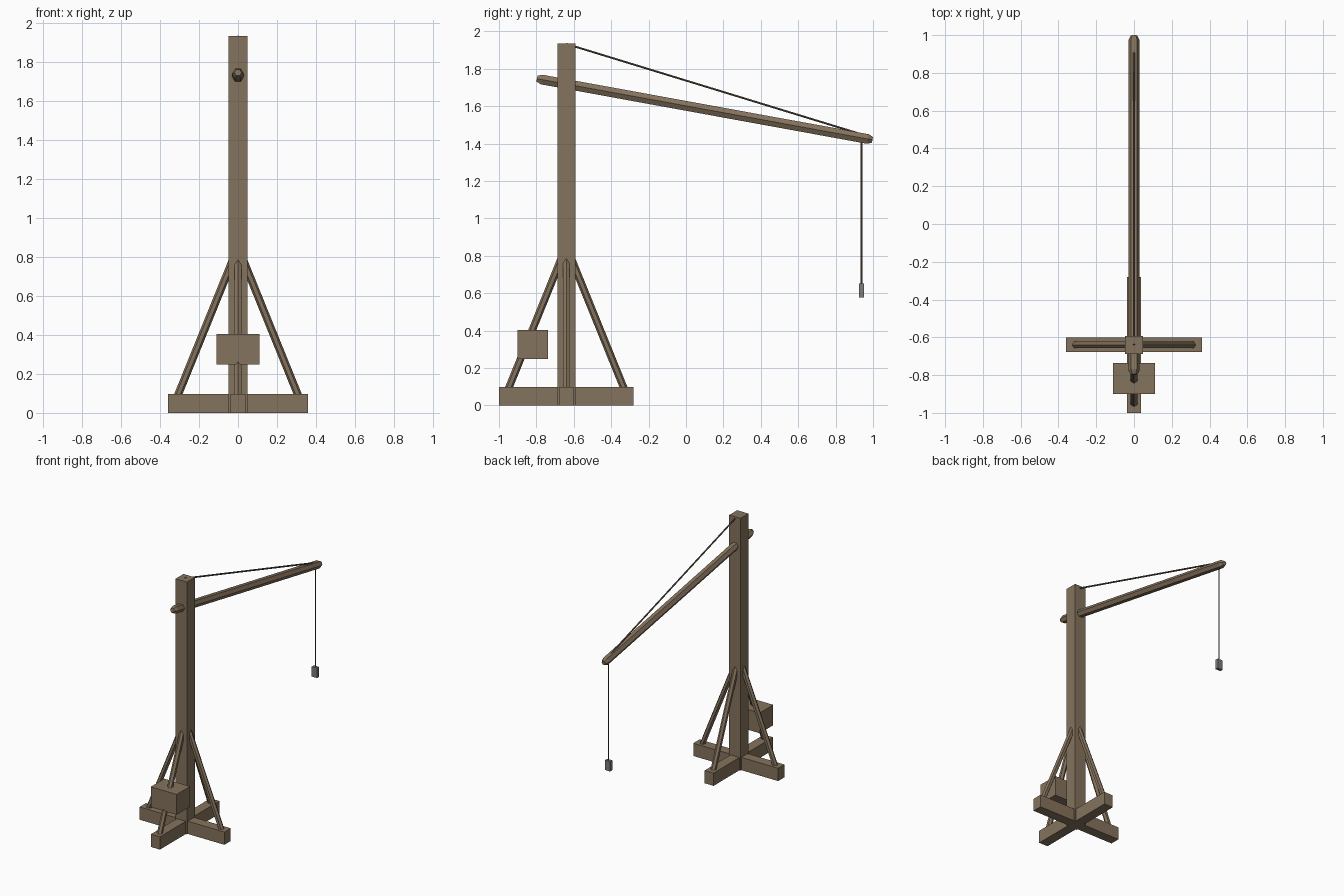
import bpy
import bmesh
from math import radians
from mathutils import Vector, Matrix

cube = bpy.data.objects.get("Cube")
if cube:
    bpy.data.objects.remove(cube, do_unlink=True)


def material(name, color):
    mat = bpy.data.materials.new(name)
    mat.use_nodes = True
    mat.diffuse_color = (*color, 1)
    mat.node_tree.nodes["Principled BSDF"].inputs["Base Color"].default_value = (*color, 1)
    return mat


WOOD = material("weathered_wood", (0.235, 0.172, 0.109))
ROPE = material("dark_rope", (0.15, 0.108, 0.07))
IRON = material("grey_iron", (0.2, 0.2, 0.2))


def finish(name, bm, mat):
    bmesh.ops.recalc_face_normals(bm, faces=bm.faces)
    mesh = bpy.data.meshes.new(name)
    bm.to_mesh(mesh)
    bm.free()
    mesh.materials.append(mat)
    obj = bpy.data.objects.new(name, mesh)
    bpy.context.collection.objects.link(obj)
    return obj


def box(name, low, high, mat):
    low, high = Vector(low), Vector(high)
    bm = bmesh.new()
    bmesh.ops.create_cube(bm, size=1)
    bmesh.ops.scale(bm, vec=high - low, verts=bm.verts)
    bmesh.ops.translate(bm, vec=(low + high) / 2, verts=bm.verts)
    return finish(name, bm, mat)


def pole(name, start, end, radius, mat, sides=6, roll=0, chamfer=0):
    """Faceted pole between two points, with optional tapered ends."""
    start, end = Vector(start), Vector(end)
    axis = (end - start).normalized()
    side = axis.cross(Vector((0, 0, 1)))
    side = side.normalized() if side.length > 0.001 else Vector((1, 0, 0))
    rings = [(start, radius), (end, radius)]
    if chamfer:
        rings = [(start, radius * 0.6), (start + axis * chamfer, radius),
                 (end - axis * chamfer, radius), (end, radius * 0.6)]
    bm = bmesh.new()
    loops = []
    for centre, r in rings:
        loops.append([bm.verts.new(centre + Matrix.Rotation(
            radians(roll + 360 * i / sides), 3, axis) @ side * r) for i in range(sides)])
    for a, b in zip(loops, loops[1:]):
        for i in range(sides):
            j = (i + 1) % sides
            bm.faces.new((a[i], a[j], b[j], b[i]))
    bm.faces.new(loops[0])
    bm.faces.new(loops[-1])
    return finish(name, bm, mat)


POST_Y = -0.64

# Mast and crossed base
box("mast", (-0.048, POST_Y - 0.048, 0), (0.048, POST_Y + 0.048, 1.935), WOOD)
box("base_beam_long", (-0.038, -1, 0), (0.038, -0.28, 0.098), WOOD)
box("base_beam_cross", (-0.36, POST_Y - 0.038, 0), (0.36, POST_Y + 0.038, 0.098), WOOD)

# Four diagonal braces around the mast
for name, dx, dy in (("left", 1, 0), ("right", -1, 0), ("front", 0, -1), ("back", 0, 1)):
    pole(name + "_brace",
         (dx * 0.313, POST_Y + dy * 0.313, 0.08),
         (dx * 0.025, POST_Y + dy * 0.025, 0.79),
         0.02, WOOD, roll=30)

# Counterweight on the front brace
box("counterweight", (-0.11, -0.9, 0.248), (0.11, -0.737, 0.404), WOOD)

# Boom, ropes and hanging weight
pole("boom", (0, -0.797, 1.747), (0, 0.997, 1.42), 0.03, WOOD, chamfer=0.025)
pole("stay_rope", (0, POST_Y, 1.933), (0, 0.97, 1.44), 0.006, ROPE)
pole("hoist_rope", (0, 0.938, 1.43), (0, 0.938, 0.64), 0.005, ROPE)
box("hanging_weight", (-0.022, 0.925, 0.576), (0.022, 0.951, 0.652), IRON)
